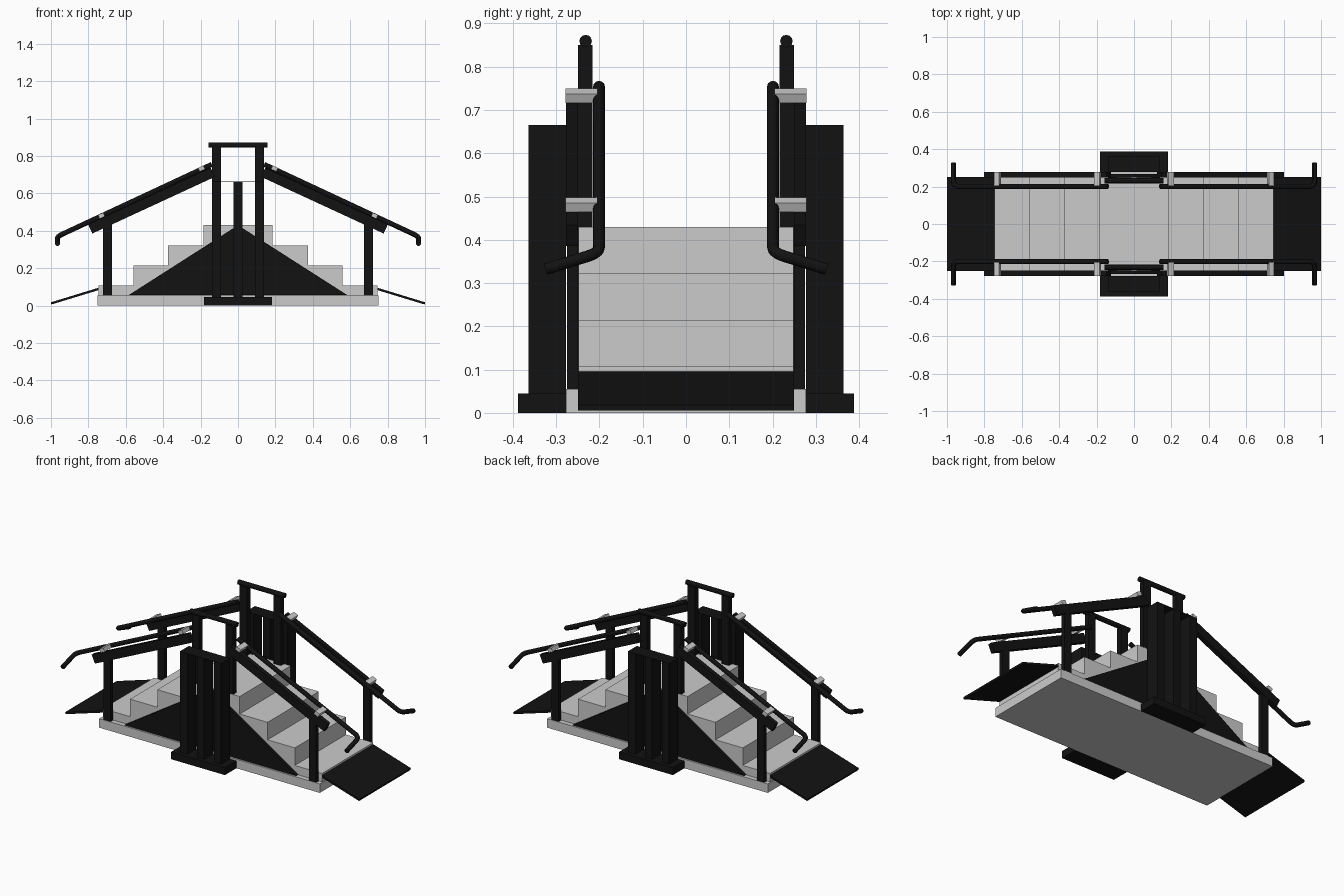
import bpy, bmesh
from mathutils import Vector

if "Cube" in bpy.data.objects:
    bpy.data.objects.remove(bpy.data.objects["Cube"])

black = bpy.data.materials.new("black")
black.diffuse_color = (0.006, 0.006, 0.006, 1)
black.use_nodes = True
black.node_tree.nodes["Principled BSDF"].inputs["Base Color"].default_value = black.diffuse_color


def prism(name, profile, y0, y1, mat=None):
    """Extrude an x-z profile from y0 to y1."""
    bm = bmesh.new()
    face = bm.faces.new([bm.verts.new((x, y0, z)) for x, z in profile])
    ext = bmesh.ops.extrude_face_region(bm, geom=[face])
    moved = [v for v in ext["geom"] if isinstance(v, bmesh.types.BMVert)]
    bmesh.ops.translate(bm, verts=moved, vec=(0, y1 - y0, 0))
    bmesh.ops.recalc_face_normals(bm, faces=bm.faces)
    me = bpy.data.meshes.new(name)
    bm.to_mesh(me)
    bm.free()
    ob = bpy.data.objects.new(name, me)
    bpy.context.collection.objects.link(ob)
    if mat:
        me.materials.append(mat)
    return ob


def box(name, x0, x1, y0, y1, z0, z1, mat=None):
    return prism(name, [(x0, z0), (x1, z0), (x1, z1), (x0, z1)], y0, y1, mat)


def bar(name, a, b, half, y0, y1, mat=None):
    """Rectangular bar along the x-z segment a-b."""
    a, b = Vector(a), Vector(b)
    d = (b - a).normalized()
    n = Vector((-d.y, d.x)) * half
    return prism(name, [a - n, b - n, b + n, a + n], y0, y1, mat)


def tube(name, pts, radius, mat):
    """Round tube through the points, with rounded corners."""
    pts = [Vector(p) for p in pts]
    path = [pts[0]]
    for p, q, r in zip(pts, pts[1:], pts[2:]):
        s, e = q + (p - q).normalized() * 0.03, q + (r - q).normalized() * 0.03
        path += [s.lerp(q, t).lerp(q.lerp(e, t), t) for t in (0, .2, .4, .6, .8, 1)]
    path.append(pts[-1])
    cu = bpy.data.curves.new(name, 'CURVE')
    cu.dimensions = '3D'
    cu.bevel_depth, cu.bevel_resolution, cu.use_fill_caps = radius, 4, True
    sp = cu.splines.new('POLY')
    sp.points.add(len(path) - 1)
    for pt, co in zip(sp.points, path):
        pt.co = (*co, 1)
    cu.materials.append(mat)
    ob = bpy.data.objects.new(name, cu)
    bpy.context.collection.objects.link(ob)
    bpy.ops.object.select_all(action='DESELECT')
    ob.select_set(True)
    bpy.context.view_layer.objects.active = ob
    bpy.ops.object.convert(target='MESH')
    bpy.ops.object.shade_smooth_by_angle()
    return ob


# Base and double staircase
box("base", -0.75, 0.75, -0.277, 0.277, 0, 0.055)
edges = [0.745, 0.56, 0.375, 0.185]
right = [(edges[0], 0.055)]
for i, x in enumerate(edges):
    top = 0.107 + i * 0.1077
    if i:
        right.append((x, top - 0.1077))
    right.append((x, top))
prism("stairs", right + [(-x, z) for x, z in reversed(right)], -0.248, 0.248)

# Sloping end ramps
for sx in (-1, 1):
    prism("end_ramp", [(sx * 0.745, 0.083), (sx * 0.745, 0.096),
                       (sx * 1.0, 0.018), (sx * 0.998, 0.006)], -0.25, 0.25, black)

for sy in (-1, 1):
    # Triangular side panel and outer foot
    prism("side_panel", [(-0.585, 0.056), (0.585, 0.056), (0, 0.43)],
          sy * 0.248, sy * 0.268, black)
    box("side_foot", -0.183, 0.183, sy * 0.275, sy * 0.388, 0, 0.045, black)

    # Central tower of upright fins with a thin cap
    for x in (-0.115, 0, 0.115):
        box("tower_fin", x - 0.025, x + 0.025, sy * 0.277, sy * 0.364, 0.045, 0.663, black)
    box("tower_cap", -0.14, 0.14, sy * 0.277, sy * 0.364, 0.662, 0.665, black)

    # Landing posts and top handle
    for x in (-0.115, 0.115):
        box("landing_post", x - 0.025, x + 0.025, sy * 0.216, sy * 0.249, 0.43, 0.85, black)
    tube("landing_handle", [(-0.158, sy * 0.232, 0.859), (0.158, sy * 0.232, 0.859)],
         0.0145, black)

    for sx in (-1, 1):
        # Lower post and sloping support beam
        box("rail_post", sx * 0.675, sx * 0.723, sy * 0.249, sy * 0.275, 0.055, 0.44, black)
        bar("support_beam", (sx * 0.135, 0.713), (sx * 0.79, 0.41), 0.027,
            sy * 0.249, sy * 0.277, black)
        # Light brackets joining beam and handrail
        for x, z in ((0.195, 0.733), (0.73, 0.481)):
            bar("rail_bracket", (sx * (x - 0.014), z + 0.0065), (sx * (x + 0.014), z - 0.0065),
                0.011, sy * 0.205, sy * 0.279)
        # Handrail tube curling outwards at the foot of the stairs
        tube("handrail", [(sx * 0.14, sy * 0.201, 0.755), (sx * 0.965, sy * 0.201, 0.37),
                          (sx * 0.965, sy * 0.325, 0.332)], 0.0135, black)
